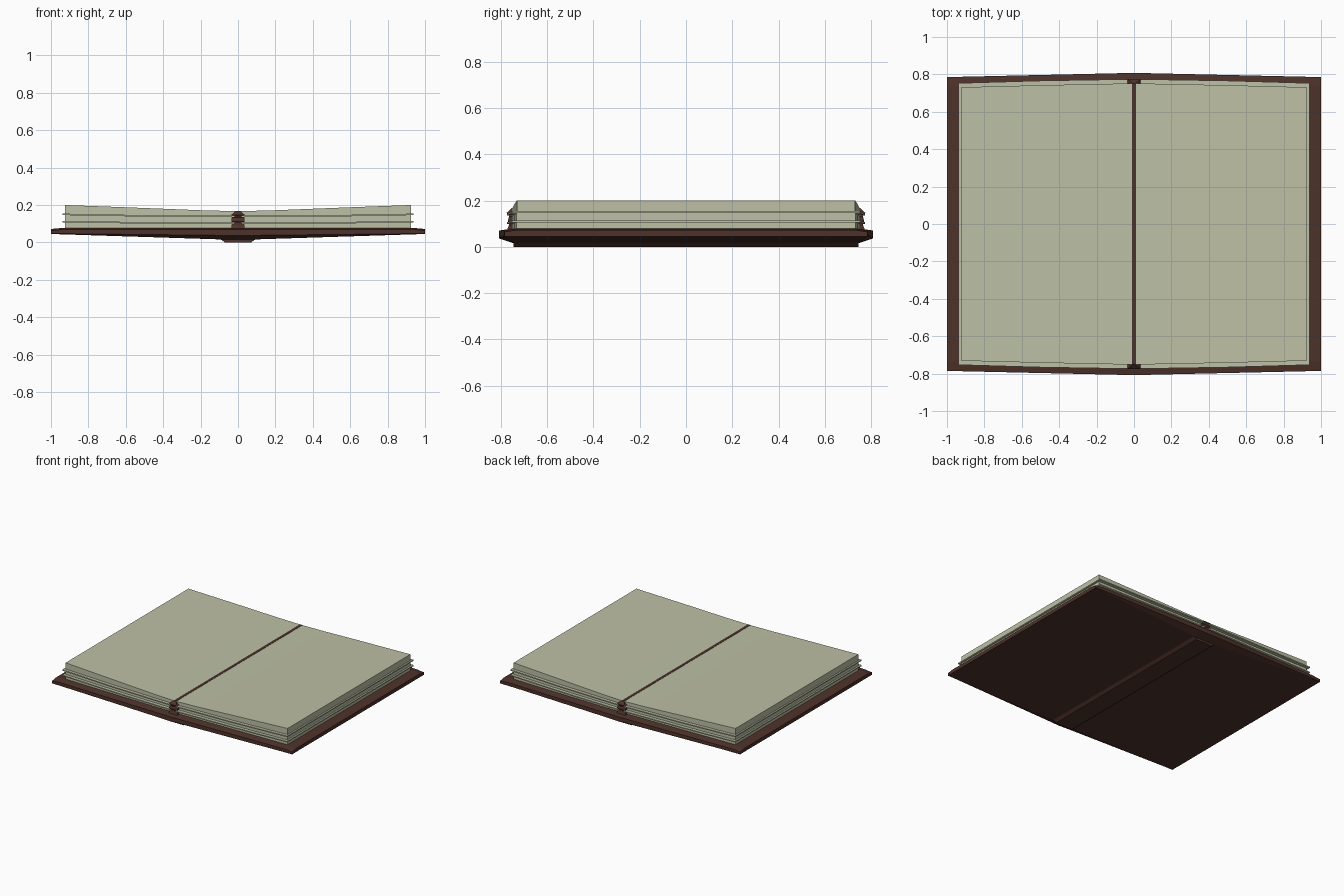
import bpy, bmesh

if "Cube" in bpy.data.objects:
    bpy.data.objects.remove(bpy.data.objects["Cube"])


def material(name, rgb):
    m = bpy.data.materials.new(name)
    m.diffuse_color = (*rgb, 1)
    m.use_nodes = True
    m.node_tree.nodes["Principled BSDF"].inputs["Base Color"].default_value = m.diffuse_color
    return m


PAPER = material("paper", (0.51, 0.53, 0.38))
LEATHER = material("leather", (0.076, 0.032, 0.023))


def loft(name, rings, mat, mirror=False, cap_start=True):
    """Skin matching rings of points; optionally mirror across x = 0."""
    bm = bmesh.new()
    rows = [[bm.verts.new(p) for p in r] for r in rings]
    n = len(rows[0])
    for a, b in zip(rows, rows[1:]):
        for i in range(n):
            j = (i + 1) % n
            bm.faces.new((a[i], a[j], b[j], b[i]))
    if cap_start:
        bm.faces.new(rows[0])
    bm.faces.new(rows[-1])
    bmesh.ops.recalc_face_normals(bm, faces=bm.faces)
    if mirror and not cap_start:
        # open shell: make sure the outer end faces outward
        bm.faces.ensure_lookup_table()
        if bm.faces[-1].normal.x < 0:
            bmesh.ops.reverse_faces(bm, faces=bm.faces)
    me = bpy.data.meshes.new(name)
    bm.to_mesh(me)
    bm.free()
    me.materials.append(mat)
    ob = bpy.data.objects.new(name, me)
    bpy.context.collection.objects.link(ob)
    if mirror:
        ob.modifiers.new("mirror", 'MIRROR')
    return ob


def slab_ring(x, y, zb, zt):
    return [(x, -y, zb), (x, y, zb), (x, y, zt), (x, -y, zt)]


def board_ring(x, y_rim, y_low, z_low, z_rim, z_top):
    half = [(y_low, z_low), (y_rim, z_rim), (y_rim, z_top - 0.008), (y_rim - 0.05, z_top)]
    pts = half + [(-y, z) for y, z in reversed(half)]
    return [(x, y, z) for y, z in pts]


def rect_ring(hx, hy, z):
    return [(-hx, -hy, z), (hx, -hy, z), (hx, hy, z), (-hx, hy, z)]


# Cover boards, shallow keel underneath
loft("cover", [
    board_ring(0.0, 0.808, 0.745, 0.015, 0.036, 0.078),
    board_ring(0.09, 0.806, 0.745, 0.016, 0.038, 0.078),
    board_ring(0.93, 0.787, 0.782, 0.043, 0.047, 0.078),
    board_ring(1.0, 0.785, 0.784, 0.045, 0.048, 0.072),
], LEATHER, mirror=True, cap_start=False)

# Raised spine strip under the cover
loft("spine", [rect_ring(0.07, 0.745, 0.0), rect_ring(0.095, 0.745, 0.018)], LEATHER)

# Stitched binding between the page halves
loft("binding", [rect_ring(hx, hy, z) for hx, hy, z in (
    (0.035, 0.775, 0.07), (0.035, 0.765, 0.095), (0.026, 0.765, 0.103),
    (0.035, 0.77, 0.111), (0.035, 0.765, 0.132), (0.026, 0.768, 0.139),
    (0.035, 0.775, 0.147), (0.01, 0.752, 0.168))], LEATHER)

# Page blocks: x, half depth, bottom, top
BLOCKS = {
    "lower_pages": [(0.008, 0.75, 0.076, 0.103), (0.5, 0.742, 0.076, 0.105),
                    (0.925, 0.732, 0.076, 0.11)],
    "middle_pages": [(0.008, 0.75, 0.103, 0.139), (0.5, 0.742, 0.105, 0.142),
                     (0.925, 0.732, 0.11, 0.15)],
    "upper_pages": [(0.008, 0.752, 0.139, 0.167), (0.2, 0.748, 0.14, 0.172),
                    (0.5, 0.742, 0.142, 0.184), (0.925, 0.731, 0.15, 0.2)],
}
for name, stations in BLOCKS.items():
    loft(name, [slab_ring(*s) for s in stations], PAPER, mirror=True)

# Loose sheets sticking out between the blocks
for name, zs in (("lower_sheet", (0.103, 0.105, 0.11)), ("upper_sheet", (0.139, 0.142, 0.15))):
    loft(name, [slab_ring(x, y, z - 0.004, z + 0.004) for x, y, z in
                zip((0.02, 0.5, 0.937), (0.774, 0.766, 0.753), zs)], PAPER, mirror=True)
